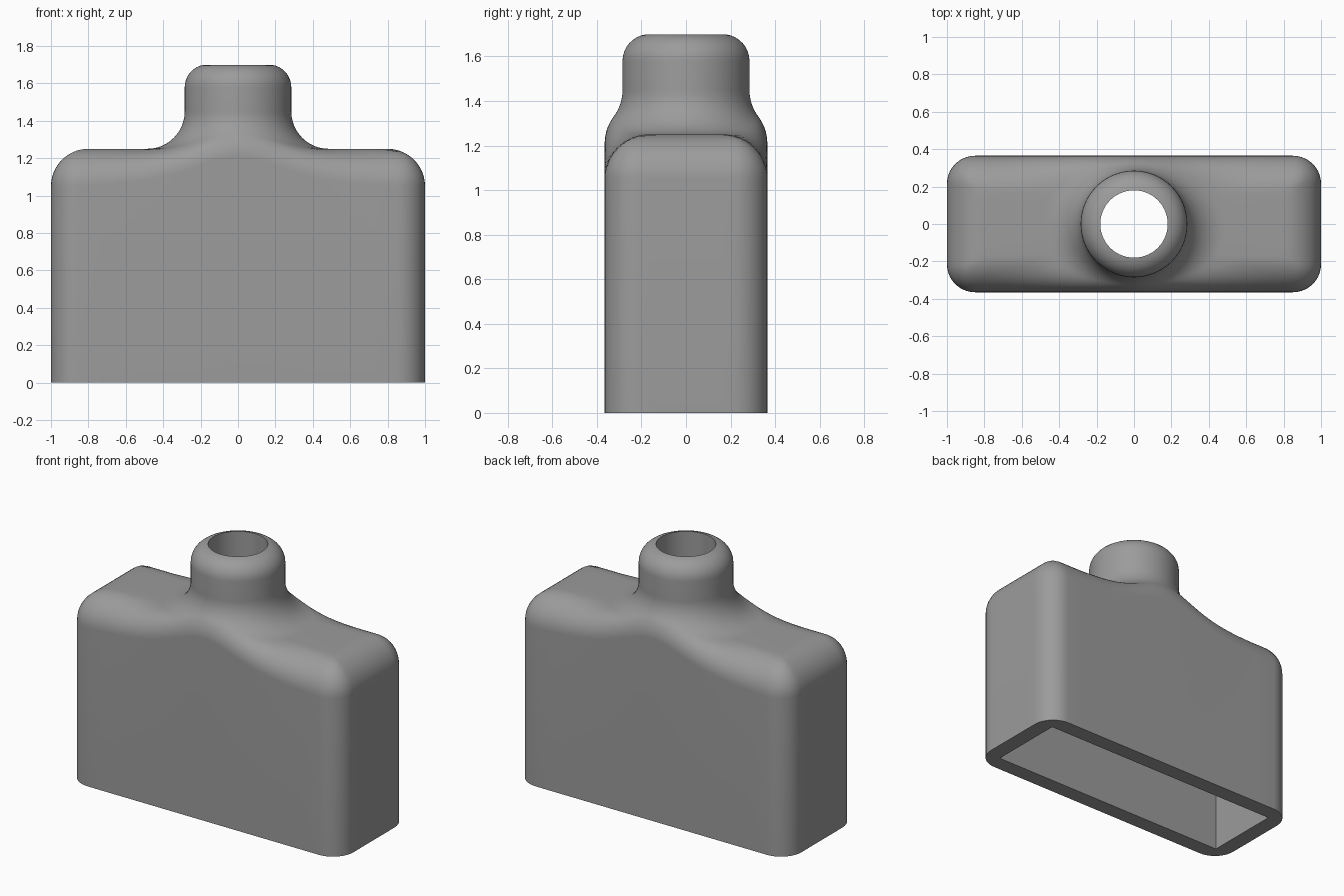
import bpy, bmesh, math

if "Cube" in bpy.data.objects:
    bpy.data.objects.remove(bpy.data.objects["Cube"])

# Main dimensions
HX, HY, CORNER = 1.0, 0.365, 0.15        # body half sizes, vertical edge radius
TOP, ROUND = 1.25, 0.20                  # shoulder height, shoulder edge radius
NECK, NECK_TOP, LIP, HOLE = 0.285, 1.70, 0.12, 0.18
FIL = 0.20                               # blend radius between neck and shoulder
WALL = 0.107
FC = NECK + FIL                          # blend arc centre radius
IX, IY, CEIL = HX - WALL, HY - WALL, TOP - WALL


def wall_distance(x, y):
    """Signed distance to the rounded rectangular plan of the body."""
    qx, qy = abs(x) - HX + CORNER, abs(y) - HY + CORNER
    return math.hypot(max(qx, 0), max(qy, 0)) + min(max(qx, qy), 0) - CORNER


def radius_at(c, s, b):
    """Radius along a ray where the wall distance equals b."""
    lo, hi = 0.0, 1.3
    for _ in range(34):
        mid = (lo + hi) / 2
        if wall_distance(mid * c, mid * s) < b:
            lo = mid
        else:
            hi = mid
    return hi


def shoulder(r):
    """Height of the shoulder with the concave neck blend."""
    if r < NECK:
        return 9.0
    if r >= FC:
        return TOP
    return TOP + FIL - math.sqrt(max(FIL ** 2 - (FC - r) ** 2, 0))


def section(a):
    """Closed radial cross-section of the shell at angle a, as (r, z)."""
    c, s = math.cos(a), math.sin(a)
    pts = []
    # rounded lip and neck
    start = math.asin((HOLE - NECK + LIP) / LIP)
    for i in range(9):
        t = start + (math.pi / 2 - start) * i / 8
        pts.append((NECK - LIP + LIP * math.sin(t), NECK_TOP - LIP + LIP * math.cos(t)))
    # highest rolling-ball position that fits under the shoulder
    best = None
    for i in range(121):
        t = math.pi / 2 * i / 120
        r = radius_at(c, s, -ROUND + ROUND * math.sin(t))
        zc = shoulder(r) - ROUND * math.cos(t)
        if best is None or zc < best[0] - 1e-7:
            best = (zc, t, r)
    zc, t0, r0 = best
    # concave blend
    end = math.pi / 2 if r0 >= FC else math.acos((FC - r0) / FIL)
    for i in range(13):
        t = end * i / 12
        pts.append((FC - FIL * math.cos(t), TOP + FIL - FIL * math.sin(t)))
    # rounded shoulder edge
    for i in range(13):
        t = t0 + (math.pi / 2 - t0) * i / 12
        pts.append((radius_at(c, s, -ROUND + ROUND * math.sin(t)), zc + ROUND * math.cos(t)))
    # outer wall, rim, cavity and neck hole
    pts.append((radius_at(c, s, 0), 0.0))
    inner = min(IX / max(abs(c), 1e-9), IY / max(abs(s), 1e-9))
    pts += [(inner, 0.0), (inner, CEIL), (HOLE, CEIL)]
    return pts


# Ray angles for one quarter: end wall, vertical corner, long wall
a1 = math.atan2(HY - CORNER, HX)
a2 = math.atan2(HY, HX - CORNER)
quarter = [a1 * i / 4 for i in range(4)]
for i in range(10):
    p = math.pi / 2 * i / 10
    quarter.append(math.atan2(HY - CORNER + CORNER * math.sin(p),
                              HX - CORNER + CORNER * math.cos(p)))
quarter += [a2 + (math.pi / 2 - a2) * i / 20 for i in range(21)]
cavity = math.atan2(IY, IX)
near = min(range(1, len(quarter) - 1), key=lambda i: abs(quarter[i] - cavity))
quarter[near] = cavity

sections = [section(a) for a in quarter]
rays = list(zip(quarter, sections))
half = rays + [(math.pi - a, p) for a, p in reversed(rays[:-1])]
full = half + [(2 * math.pi - a, p) for a, p in reversed(half[1:-1])]

# Shell surface
bm = bmesh.new()
grid = [[bm.verts.new((r * math.cos(a), r * math.sin(a), z)) for r, z in p] for a, p in full]
n, m = len(grid), len(grid[0])
for i in range(n):
    g, h = grid[i], grid[(i + 1) % n]
    for j in range(m):
        k = (j + 1) % m
        bm.faces.new((g[j], g[k], h[k], h[j]))
bmesh.ops.remove_doubles(bm, verts=bm.verts, dist=1e-5)
bmesh.ops.recalc_face_normals(bm, faces=bm.faces)
mesh = bpy.data.meshes.new("hollow_body_with_neck")
bm.to_mesh(mesh)
bm.free()

gray = bpy.data.materials.new("plain gray")
gray.diffuse_color = (0.33, 0.33, 0.33, 1)
gray.use_nodes = True
gray.node_tree.nodes["Principled BSDF"].inputs["Base Color"].default_value = gray.diffuse_color
mesh.materials.append(gray)
body = bpy.data.objects.new("hollow_body_with_neck", mesh)
bpy.context.collection.objects.link(body)
bpy.context.view_layer.objects.active = body
body.select_set(True)
bpy.ops.object.shade_smooth_by_angle(angle=math.radians(35))
